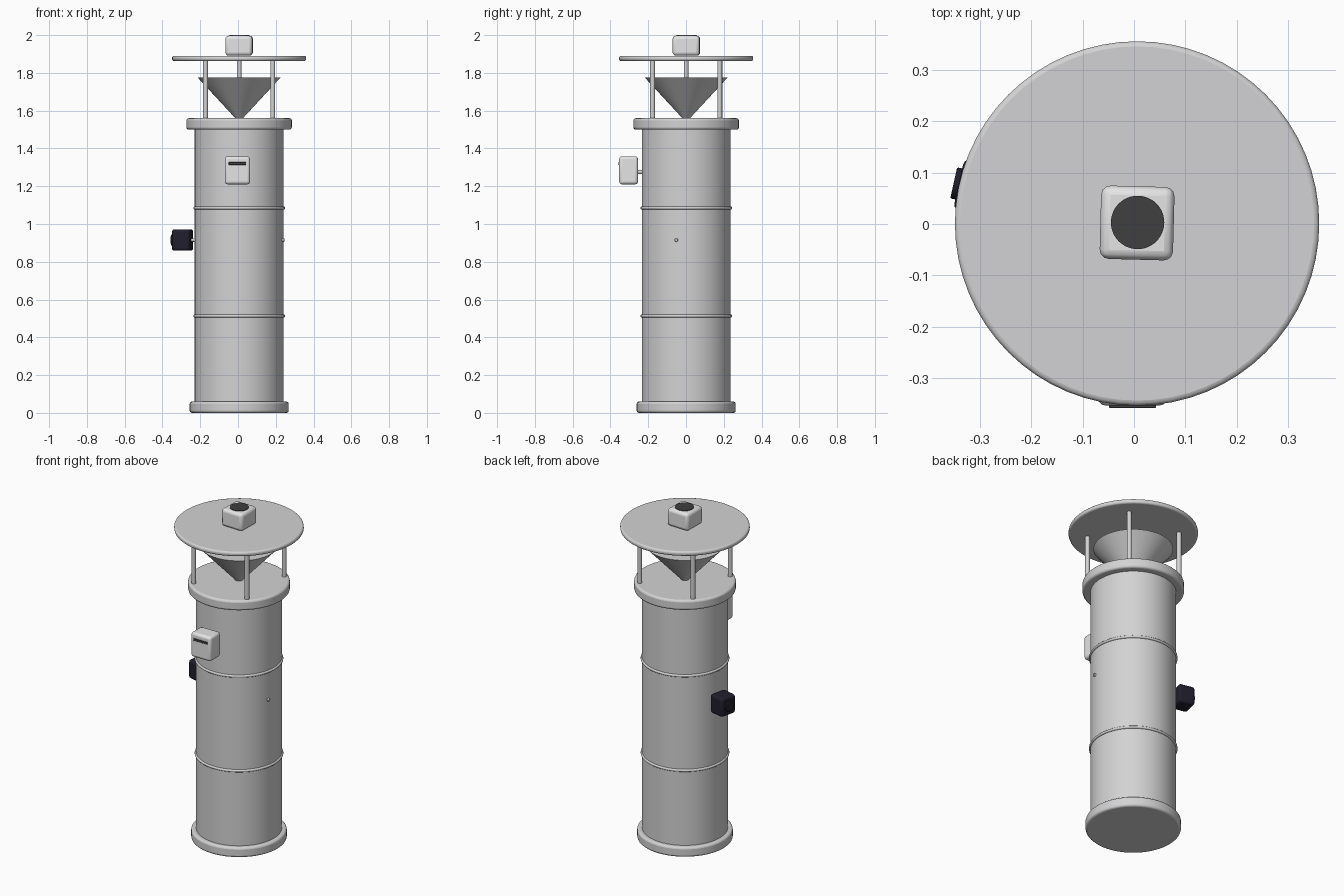
import bpy, math
from mathutils import Vector

if "Cube" in bpy.data.objects:
    bpy.data.objects.remove(bpy.data.objects["Cube"])

CX, CY = 0.006, 0.001   # axis of the tower


def material(name, rgb):
    m = bpy.data.materials.new(name)
    m.diffuse_color = (*rgb, 1)
    m.use_nodes = True
    m.node_tree.nodes["Principled BSDF"].inputs["Base Color"].default_value = m.diffuse_color
    return m


metal = material("metal grey", (0.65, 0.65, 0.66))
white = material("housing white", (0.78, 0.78, 0.78))
dark = material("dark grey", (0.05, 0.05, 0.05))
navy = material("navy black", (0.014, 0.013, 0.026))


def finish(name, mat, bevel=0, segments=3):
    o = bpy.context.object
    o.name = name
    o.data.materials.append(mat)
    if bevel:
        bpy.ops.object.transform_apply(location=False, rotation=False, scale=True)
        b = o.modifiers.new("rounded edges", 'BEVEL')
        b.width, b.segments, b.limit_method = bevel, segments, 'ANGLE'
    bpy.ops.object.shade_smooth_by_angle(angle=math.radians(40))
    return o


def disc(name, r, z0, z1, mat, x=CX, y=CY, bevel=0, sides=64):
    bpy.ops.mesh.primitive_cylinder_add(vertices=sides, radius=r, depth=z1 - z0,
                                        location=(x, y, (z0 + z1) / 2))
    return finish(name, mat, bevel)


def rod(name, a, b, r, mat, bevel=0, sides=20):
    a, b = Vector(a), Vector(b)
    bpy.ops.mesh.primitive_cylinder_add(vertices=sides, radius=r, depth=(b - a).length,
                                        location=(a + b) / 2)
    bpy.context.object.rotation_euler = (b - a).to_track_quat('Z', 'Y').to_euler()
    return finish(name, mat, bevel)


def box(name, loc, size, mat, bevel, turn=0):
    bpy.ops.mesh.primitive_cube_add(size=1, location=loc, rotation=(0, 0, turn))
    bpy.context.object.scale = size
    return finish(name, mat, bevel)


# Tower body with base, collar and two seams
disc("base", 0.262, 0, 0.06, metal, bevel=0.012)
disc("body", 0.235, 0.03, 1.53, metal, sides=96)
disc("collar", 0.279, 1.5, 1.56, metal, bevel=0.012)
for z in (0.513, 1.085):
    bpy.ops.mesh.primitive_torus_add(major_radius=0.235, minor_radius=0.008, major_segments=96,
                                     minor_segments=12, location=(CX, CY, z))
    finish("seam_ring", metal)

# Funnel, centre pole, posts and roof
bpy.ops.mesh.primitive_cone_add(vertices=64, radius1=0.02, radius2=0.219, depth=0.215,
                                location=(CX, CY, 1.6675))
finish("funnel", metal)
disc("centre_pole", 0.012, 1.7, 1.88, metal, sides=20)
for sx in (-1, 1):
    for sy in (-1, 1):
        disc("post", 0.013, 1.54, 1.88, metal, CX + sx * 0.178, CY + sy * 0.178, sides=20)
disc("roof", 0.355, 1.863, 1.89, metal, bevel=0.01)

# Sensor on the roof
box("roof_sensor", (CX, CY + 0.001, 1.944), (0.143, 0.143, 0.106), white, 0.018, math.radians(-1.5))
disc("roof_sensor_lens", 0.052, 1.98, 2.0, dark, CX + 0.001, CY + 0.002, sides=48)

# Front housing with slot, held by a short stem
box("front_housing", (-0.003, -0.304, 1.284), (0.134, 0.1, 0.148), white, 0.015)
box("front_slot", (-0.003, -0.3545, 1.32), (0.092, 0.008, 0.014), dark, 0.002)
rod("front_stem", (-0.003, -0.27, 1.275), (-0.003, -0.2, 1.275), 0.01, metal)

# Side camera on a rod that passes through the body
ang = math.radians(167.5)


def radial(d, z=0.915):
    return (CX + d * math.cos(ang), CY + d * math.sin(ang), z)


box("side_camera", radial(0.307), (0.098, 0.104, 0.113), navy, 0.014, ang)
rod("side_camera_lens", radial(0.34), radial(0.366), 0.031, navy, 0.003, 40)
rod("side_rod", radial(0.27), radial(-0.246), 0.009, metal, 0.003)
